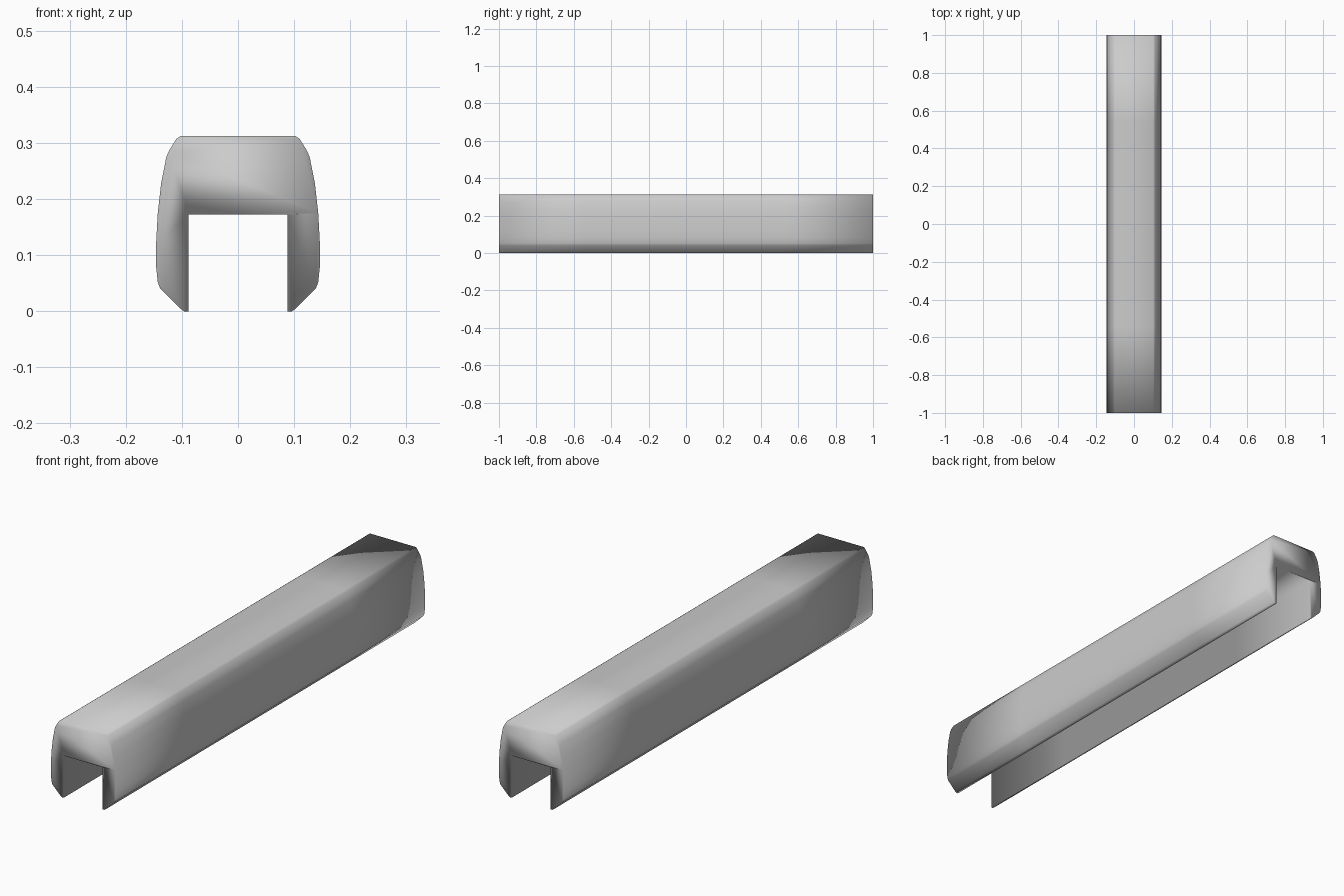
import bpy, bmesh

if "Cube" in bpy.data.objects:
    bpy.data.objects.remove(bpy.data.objects["Cube"])

# Right half of the channel cross-section (x, z): inner ceiling, leg foot, bulged side, top
half = [(0.088, 0.172), (0.088, 0.0), (0.096, 0.0), (0.102, 0.004), (0.139, 0.041),
        (0.143, 0.052), (0.146, 0.08), (0.146, 0.12), (0.143, 0.175), (0.137, 0.228),
        (0.128, 0.274), (0.123, 0.286), (0.110, 0.307), (0.103, 0.312)]
profile = half + [(-x, z) for x, z in reversed(half)]
stations = [-1.0, -0.54, 0.54, 1.0]

# Channel cover: profile swept along y with capped ends
bm = bmesh.new()
rings = [[bm.verts.new((x, y, z)) for x, z in profile] for y in stations]
n = len(profile)
for a, b in zip(rings, rings[1:]):
    for i in range(n):
        j = (i + 1) % n
        bm.faces.new((a[i], a[j], b[j], b[i]))

# End caps: left leg, right leg and bridge as mirrored strips
for ring in (rings[0], rings[-1]):
    bm.faces.new(ring)

bmesh.ops.recalc_face_normals(bm, faces=bm.faces)
for f in bm.faces:
    f.smooth = True
mesh = bpy.data.meshes.new("channel_cover")
bm.to_mesh(mesh)
bm.free()
obj = bpy.data.objects.new("channel_cover", mesh)
bpy.context.collection.objects.link(obj)
